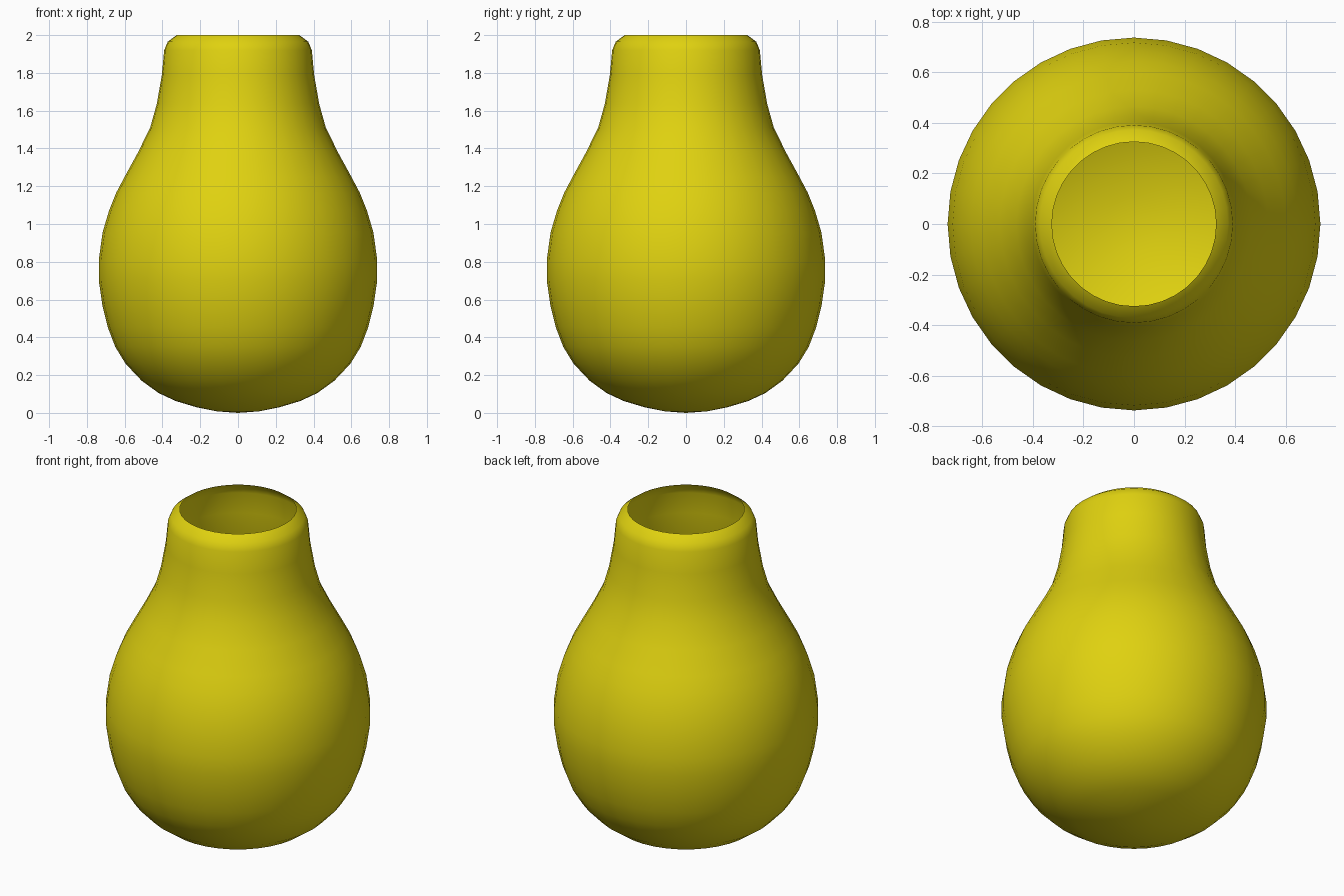
import bpy
import bmesh
import math

if "Cube" in bpy.data.objects:
    bpy.data.objects.remove(bpy.data.objects["Cube"])

SIDES = 36

# Single yellow material
yellow = bpy.data.materials.new("yellow")
yellow.diffuse_color = (0.74, 0.64, 0.005, 1.0)
yellow.use_nodes = True
yellow.node_tree.nodes["Principled BSDF"].inputs["Base Color"].default_value = yellow.diffuse_color

# Vase silhouette (radius, height), from the base centre up to the open rim
profile = [
    (0.0, 0.0), (0.11, 0.008), (0.22, 0.03), (0.33, 0.063), (0.42, 0.105),
    (0.51, 0.17), (0.595, 0.26), (0.65, 0.35), (0.69, 0.455), (0.718, 0.57),
    (0.737, 0.70), (0.737, 0.81), (0.717, 0.955), (0.683, 1.07),
    (0.645, 1.165), (0.60, 1.25), (0.53, 1.378), (0.465, 1.51),
    (0.43, 1.635), (0.403, 1.79), (0.391, 1.92), (0.372, 1.965), (0.325, 2.0),
]

# Lathe the profile around z, leaving the mouth open
bm = bmesh.new()
verts = [bm.verts.new((r, 0, z)) for r, z in profile]
edges = [bm.edges.new(pair) for pair in zip(verts, verts[1:])]
bmesh.ops.spin(bm, geom=verts + edges, cent=(0, 0, 0), axis=(0, 0, 1),
               angle=math.tau, steps=SIDES, use_merge=True)
bmesh.ops.remove_doubles(bm, verts=bm.verts[:], dist=0.001)

# Smooth faces, all facing outwards
for face in bm.faces:
    face.smooth = True
    face.normal_update()
    c = face.calc_center_median()
    c.z -= 0.8
    if face.normal.dot(c) < 0:
        face.normal_flip()

mesh = bpy.data.meshes.new("vase_body")
bm.to_mesh(mesh)
bm.free()
mesh.materials.append(yellow)
vase = bpy.data.objects.new("vase_body", mesh)
bpy.context.collection.objects.link(vase)
